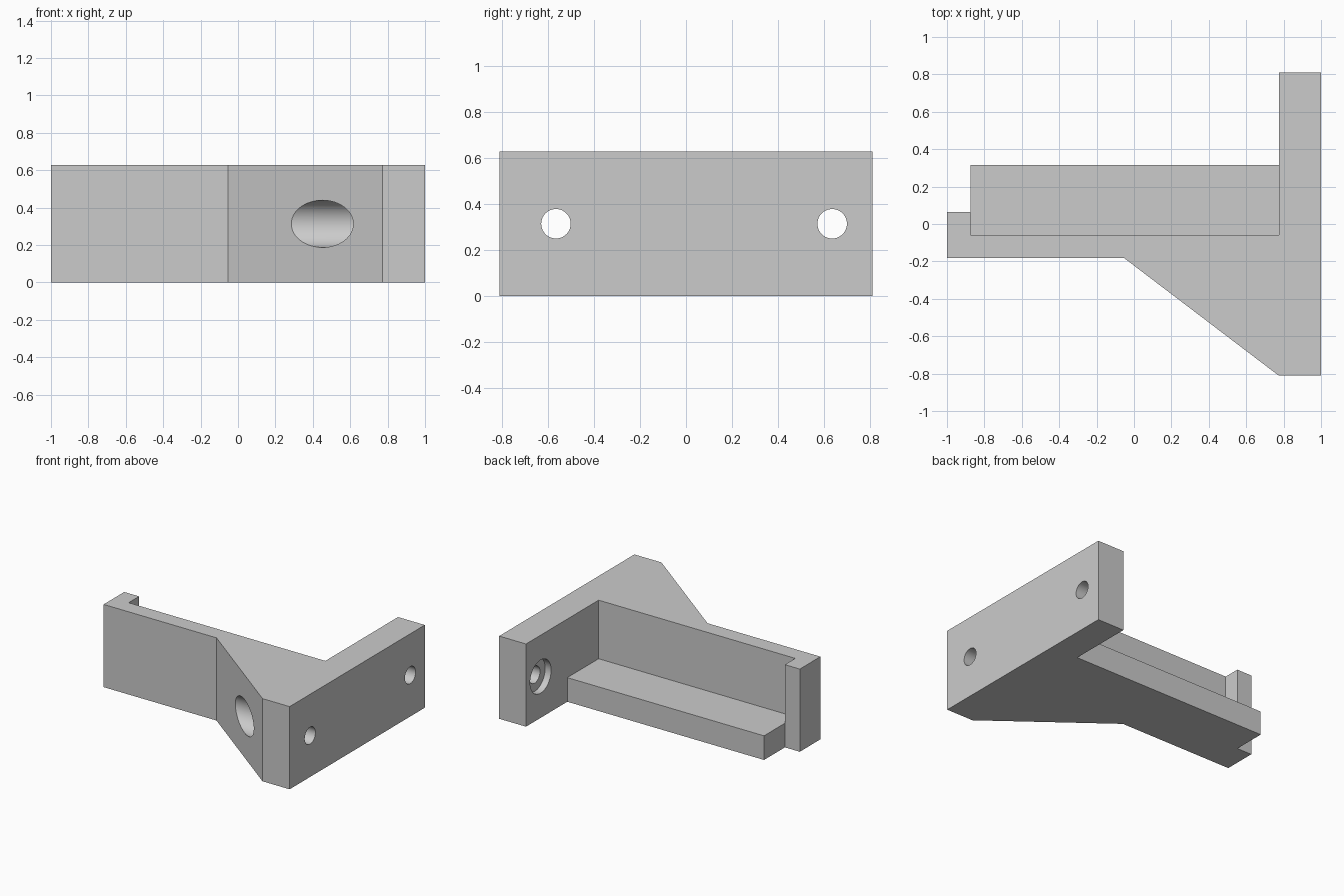
import bpy, bmesh, math
from mathutils import Matrix, Vector

if "Cube" in bpy.data.objects:
    bpy.data.objects.remove(bpy.data.objects["Cube"])

HEIGHT = 0.627
MID_Z = HEIGHT / 2
PLATE_X = 0.775      # inner face of the mounting plate
BORE_X = 0.825       # floor of the counterbores

grey = bpy.data.materials.new("light_grey")
grey.diffuse_color = (0.6, 0.6, 0.6, 1)
grey.use_nodes = True
grey.node_tree.nodes["Principled BSDF"].inputs["Base Color"].default_value = grey.diffuse_color


def finish(name, bm):
    bmesh.ops.recalc_face_normals(bm, faces=bm.faces)
    mesh = bpy.data.meshes.new(name)
    bm.to_mesh(mesh)
    bm.free()
    mesh.materials.append(grey)
    obj = bpy.data.objects.new(name, mesh)
    bpy.context.collection.objects.link(obj)
    return obj


def prism(name, outline, height):
    bm = bmesh.new()
    face = bm.faces.new([bm.verts.new((x, y, 0)) for x, y in outline])
    top = bmesh.ops.extrude_face_region(bm, geom=[face])["geom"]
    bmesh.ops.translate(bm, vec=(0, 0, height),
                        verts=[v for v in top if isinstance(v, bmesh.types.BMVert)])
    return finish(name, bm)


def x_cylinder(name, x0, x1, y, radius):
    bm = bmesh.new()
    place = Matrix.Translation(Vector(((x0 + x1) / 2, y, MID_Z))) @ Matrix.Rotation(math.pi / 2, 4, "Y")
    bmesh.ops.create_cone(bm, cap_ends=True, segments=64, radius1=radius,
                          radius2=radius, depth=x1 - x0, matrix=place)
    return finish(name, bm)


def boolean(target, tool, operation):
    mod = target.modifiers.new(operation.lower(), "BOOLEAN")
    mod.operation, mod.solver, mod.object = operation, "EXACT", tool
    bpy.ops.object.select_all(action="DESELECT")
    bpy.context.view_layer.objects.active = target
    target.select_set(True)
    bpy.ops.object.modifier_apply(modifier=mod.name)
    bpy.data.objects.remove(tool)


# Long wall, end lip, sloped gusset and mounting plate in one outline
bracket = prism("bracket", [
    (-1, -0.182), (-0.053, -0.182), (0.773, -0.81), (1, -0.81), (1, 0.81),
    (PLATE_X, 0.81), (PLATE_X, -0.06), (-0.875, -0.06), (-0.875, 0.065), (-1, 0.065)], HEIGHT)

# Low shelf along the inside of the wall
shelf = prism("shelf", [(-0.875, -0.06), (PLATE_X, -0.06), (PLATE_X, 0.315), (-0.875, 0.315)], 0.183)
boolean(bracket, shelf, "UNION")

# Two counterbored screw holes; the front one also opens through the slope
for y, start in ((-0.565, -0.2), (0.635, 0.6)):
    boolean(bracket, x_cylinder("counterbore", start, BORE_X, y, 0.126), "DIFFERENCE")
    boolean(bracket, x_cylinder("screw_hole", 0.8, 1.2, y, 0.064), "DIFFERENCE")

bpy.ops.object.shade_smooth_by_angle(angle=math.radians(30))
